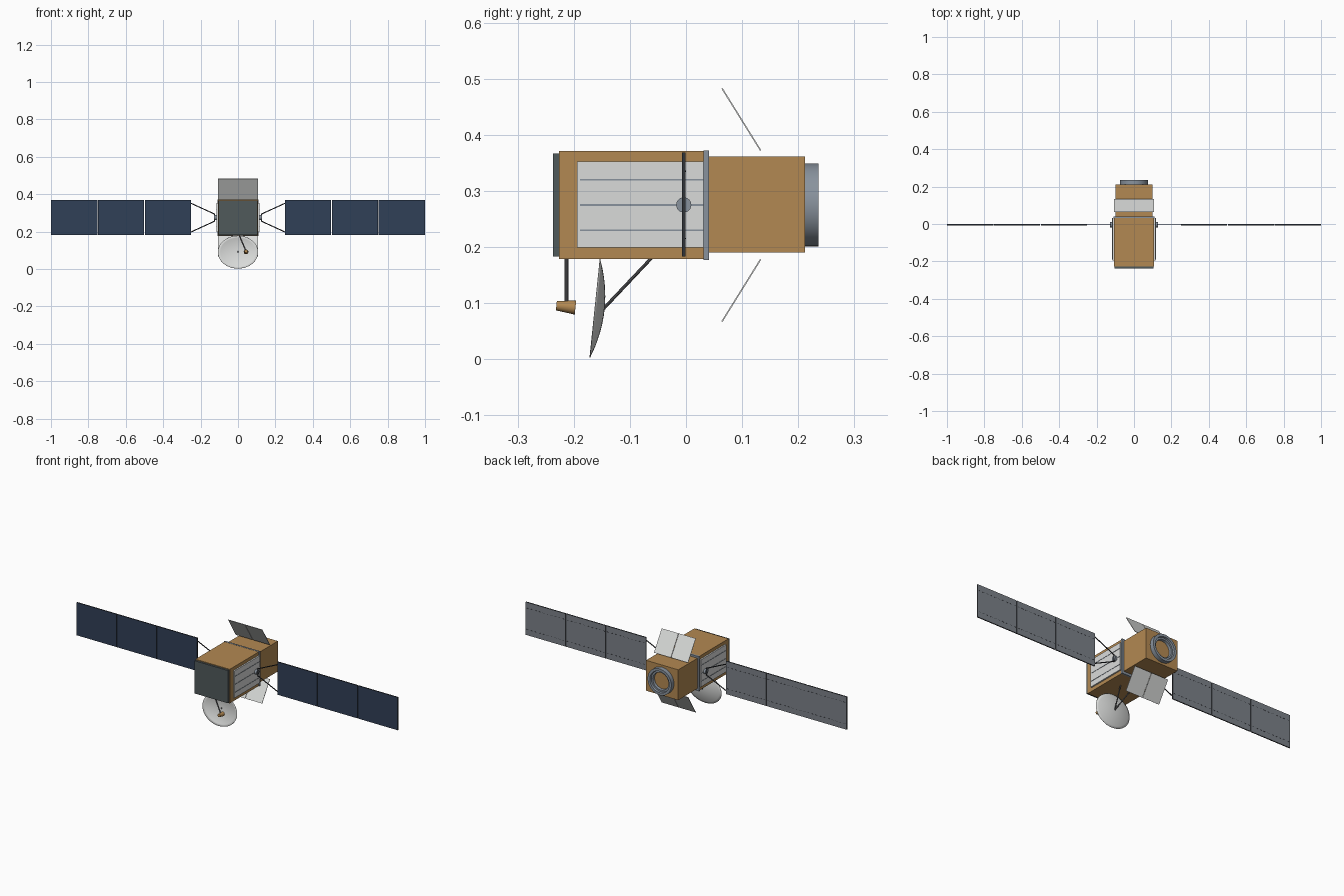
import bpy, bmesh, math
from mathutils import Vector

cube = bpy.data.objects.get("Cube")
if cube:
    bpy.data.objects.remove(cube, do_unlink=True)


def material(name, r, g, b):
    m = bpy.data.materials.new(name)
    m.use_nodes = True
    m.diffuse_color = (r, g, b, 1)
    m.node_tree.nodes["Principled BSDF"].inputs["Base Color"].default_value = (r, g, b, 1)
    return m


GOLD = material("gold foil", 0.45, 0.25, 0.085)
WHITE = material("radiator white", 0.70, 0.71, 0.70)
STEEL = material("blue grey metal", 0.25, 0.29, 0.34)
NAVY = material("solar cell navy", 0.03, 0.05, 0.095)
BACK = material("panel back grey", 0.20, 0.22, 0.25)
SLATE = material("front plate slate", 0.08, 0.10, 0.105)
DARK = material("dark strut", 0.03, 0.033, 0.04)
GREY = material("boom grey", 0.13, 0.13, 0.14)

MID = 0.275  # height of the body axis


def finish(name, bm, *mats, smooth=False):
    bmesh.ops.recalc_face_normals(bm, faces=bm.faces)
    mesh = bpy.data.meshes.new(name)
    bm.to_mesh(mesh)
    bm.free()
    for m in mats:
        mesh.materials.append(m)
    ob = bpy.data.objects.new(name, mesh)
    bpy.context.collection.objects.link(ob)
    if smooth:
        bpy.ops.object.select_all(action="DESELECT")
        ob.select_set(True)
        bpy.context.view_layer.objects.active = ob
        bpy.ops.object.shade_smooth_by_angle(angle=math.radians(35))
    return ob


def add_box(bm, x, y, z):
    verts = bmesh.ops.create_cube(bm, size=1)["verts"]
    for v in verts:
        v.co = Vector([(a + b) / 2 + c * (b - a) for c, (a, b) in zip(v.co, (x, y, z))])


def box(name, x, y, z, *mats):
    bm = bmesh.new()
    add_box(bm, x, y, z)
    return finish(name, bm, *mats)


def rod(name, a, b, r1, mat, r2=None, sides=10):
    a, b = Vector(a), Vector(b)
    bm = bmesh.new()
    bmesh.ops.create_cone(bm, cap_ends=True, segments=sides, radius1=r1,
                          radius2=r1 if r2 is None else r2, depth=(b - a).length)
    ob = finish(name, bm, mat, smooth=True)
    ob.rotation_euler = (b - a).to_track_quat("Z", "Y").to_euler()
    ob.location = (a + b) / 2
    return ob


def lathe(name, profile, mat, closed=False, steps=48):
    """Spin (radius, y) points round the y axis."""
    bm = bmesh.new()
    vs = [bm.verts.new((0, y, r)) for r, y in profile]
    edges = [bm.edges.new(p) for p in zip(vs, vs[1:])]
    if closed:
        edges.append(bm.edges.new((vs[-1], vs[0])))
    bmesh.ops.spin(bm, geom=vs + edges, cent=(0, 0, 0), axis=(0, 1, 0),
                   angle=math.tau, steps=steps, use_duplicate=False)
    bmesh.ops.remove_doubles(bm, verts=bm.verts, dist=1e-5)
    return finish(name, bm, mat, smooth=True)


# Body blocks
box("front_body", (-0.107, 0.107), (-0.226, 0.032), (0.179, 0.371), GOLD)
box("front_plate", (-0.104, 0.104), (-0.237, -0.226), (0.183, 0.367), SLATE)
box("body_flange", (-0.11, 0.11), (0.031, 0.041), (0.177, 0.372), STEEL)
box("rear_body", (-0.1, 0.1), (0.041, 0.212), (0.19, 0.361), GOLD)

# Docking ring on the back
ring = lathe("rear_ring", [(0.074, 0), (0.074, 0.024), (0.06, 0.024), (0.058, 0.014),
                           (0.049, 0.014), (0.047, 0)], STEEL, closed=True)
ring.location = (0, 0.212, MID)

# Hinged flaps above and below the rear body, two leaves each
for label, s in (("upper", 1), ("lower", -1)):
    for side, x in (("right", -0.0535), ("left", 0.0535)):
        flap = box(f"{label}_{side}_flap", (-0.0525, 0.0525), (-0.0012, 0.0012),
                   (-0.0653, 0.0653), WHITE)
        flap.rotation_euler.x = s * math.atan2(0.069, 0.111)
        flap.location = (x, 0.0985, MID + s * 0.1525)


def panel(name, x0, x1):
    """Solar panel: cells in front, grey back, dark edges."""
    ob = box(name, (x0, x1), (-0.007, -0.001), (0.183, 0.368), DARK, NAVY, BACK)
    for f in ob.data.polygons:
        f.material_index = 1 if f.normal.y < -0.5 else 2 if f.normal.y > 0.5 else 0


for side, s in (("right", -1), ("left", 1)):
    # Side radiator with ribs
    box(f"{side}_radiator", sorted((s * 0.107, s * 0.115)), (-0.194, 0.031), (0.199, 0.352), WHITE)
    for i in range(3):
        z = MID + (i - 1) * 0.045
        box(f"{side}_radiator_rib_{i + 1}", sorted((s * 0.115, s * 0.1165)),
            (-0.189, 0.031), (z - 0.0015, z + 0.0015), STEEL)

    # Drive hub and yoke
    rod(f"{side}_drive_hub", (s * 0.112, -0.004, MID), (s * 0.127, -0.004, MID), 0.0135, STEEL, sides=24)
    rod(f"{side}_yoke_crossbar", (s * 0.126, -0.004, MID - 0.02), (s * 0.126, -0.004, MID + 0.02), 0.0028, DARK)
    for label, k in (("upper", 1), ("lower", -1)):
        rod(f"{side}_{label}_yoke_arm", (s * 0.125, -0.004, MID + k * 0.019),
            (s * 0.254, -0.004, MID + k * 0.078), 0.0028, DARK)

    # Solar wing
    dashes = bmesh.new()
    for i in range(3):
        x0 = 0.25 + i * 0.25
        a, b = x0 + 0.0015 * (i > 0), x0 + 0.25 - 0.0015 * (i < 2)
        panel(f"{side}_solar_panel_{i + 1}", *sorted((s * a, s * b)))
        for k in (-1, 1):
            z = MID + k * 0.06
            for j in range(10):
                x = s * (x0 + 0.0125 + j * 0.025)
                add_box(dashes, (x - 0.006, x + 0.006), (-0.001, -0.0004), (z - 0.001, z + 0.001))
    finish(f"{side}_panel_back_dashes", dashes, DARK)

    # Brace behind the dish
    rod(f"{side}_dish_brace", (s * 0.035, -0.06, 0.182), (0, -0.147, 0.09), 0.003, GREY)

# Elliptical dish
dish = lathe("dish", [(0.0885 * i / 8, 0.017 * (1 - (i / 8) ** 2)) for i in range(9)], WHITE)
dish.scale.x = 0.108 / 0.0885
dish.rotation_euler.x = -0.103
dish.location = (0, -0.162, 0.0905)
shell = dish.modifiers.new("shell", "SOLIDIFY")
shell.thickness = 0.001

# Feed horn on its boom
rod("feed_boom", (0.006, -0.213, 0.182), (0.041, -0.213, 0.1), 0.0035, GREY)
rod("feed_horn", (0.043, -0.231, 0.0955), (0.043, -0.197, 0.092), 0.0085, GOLD, r2=0.0125, sides=20)
